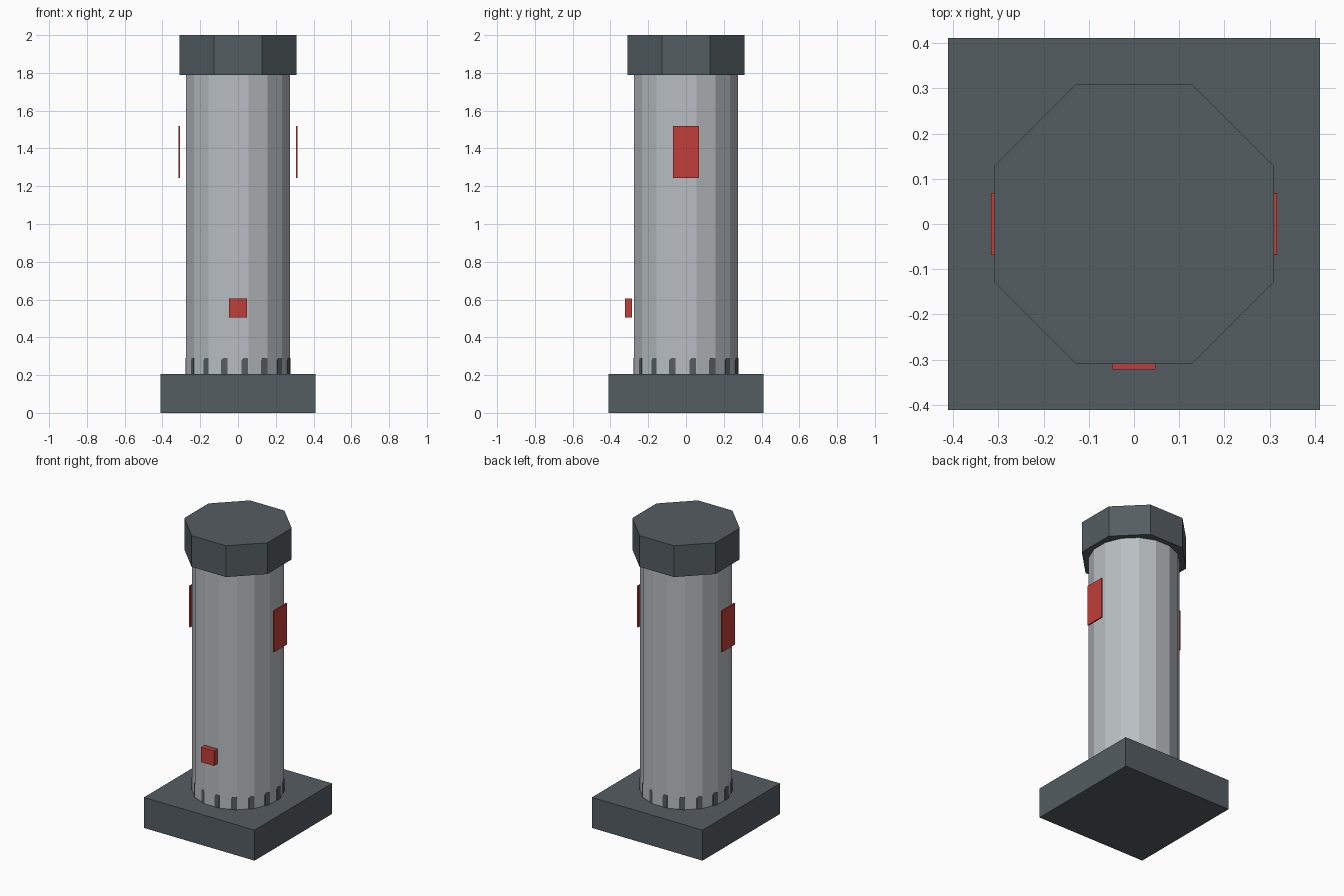
import bpy
import math
from mathutils import Matrix

if "Cube" in bpy.data.objects:
    bpy.data.objects.remove(bpy.data.objects["Cube"])


def material(name, rgb):
    # sRGB 0-255 to linear
    m = bpy.data.materials.new(name)
    lin = [((c / 255 + 0.055) / 1.055) ** 2.4 for c in rgb]
    m.diffuse_color = (*lin, 1)
    m.use_nodes = True
    m.node_tree.nodes["Principled BSDF"].inputs["Base Color"].default_value = m.diffuse_color
    return m


slate = material("dark slate", (84, 93, 97))
steel = material("light grey", (184, 190, 194))
red = material("red", (192, 62, 56))


def box(name, x, y, z, mat):
    bpy.ops.mesh.primitive_cube_add(size=1, location=[sum(r) / 2 for r in (x, y, z)])
    o = bpy.context.object
    o.name = name
    o.scale = [r[1] - r[0] for r in (x, y, z)]
    bpy.ops.object.transform_apply(location=True, rotation=False, scale=True)
    o.data.materials.append(mat)
    return o


def prism(name, sides, radius, z0, z1, mat):
    # A flat side faces the front
    bpy.ops.mesh.primitive_cylinder_add(vertices=sides, radius=radius, depth=z1 - z0,
                                        location=(0, 0, (z0 + z1) / 2),
                                        rotation=(0, 0, math.pi / sides))
    o = bpy.context.object
    o.name = name
    o.data.materials.append(mat)
    return o


# Main body
SIDES, RADIUS = 16, 0.28
box("base_slab", (-0.411, 0.411), (-0.411, 0.411), (0, 0.205), slate)
prism("column", SIDES, RADIUS, 0.2, 1.8, steel)
prism("cap", 8, 0.335, 1.79, 2.0, slate)

# Side panels and front button
for side, s in (("left", -1), ("right", 1)):
    box(side + "_panel", sorted((s * 0.307, s * 0.316)), (-0.068, 0.068), (1.243, 1.52), red)
box("front_button", (-0.048, 0.048), (-0.322, -0.285), (0.505, 0.605), red)

# Thin teeth around the column foot, one at the same edge of each facet
apothem = RADIUS * math.cos(math.pi / SIDES)
outline = [(0.018, 0.2), (0.054, 0.2), (0.054, 0.29), (0.028, 0.29), (0.018, 0.278)]
n = len(outline)
verts = [(x, -apothem - d, z) for d in (0.002, -0.002) for x, z in outline]
faces = [tuple(range(n)), tuple(range(2 * n - 1, n - 1, -1))]
faces += [(i, i + n, (i + 1) % n + n, (i + 1) % n) for i in range(n)]
for k in range(SIDES):
    mesh = bpy.data.meshes.new("foot_tooth")
    mesh.from_pydata(verts, [], faces)
    mesh.transform(Matrix.Rotation(k * math.tau / SIDES, 4, "Z"))
    mesh.materials.append(slate)
    bpy.context.collection.objects.link(bpy.data.objects.new("foot_tooth", mesh))
